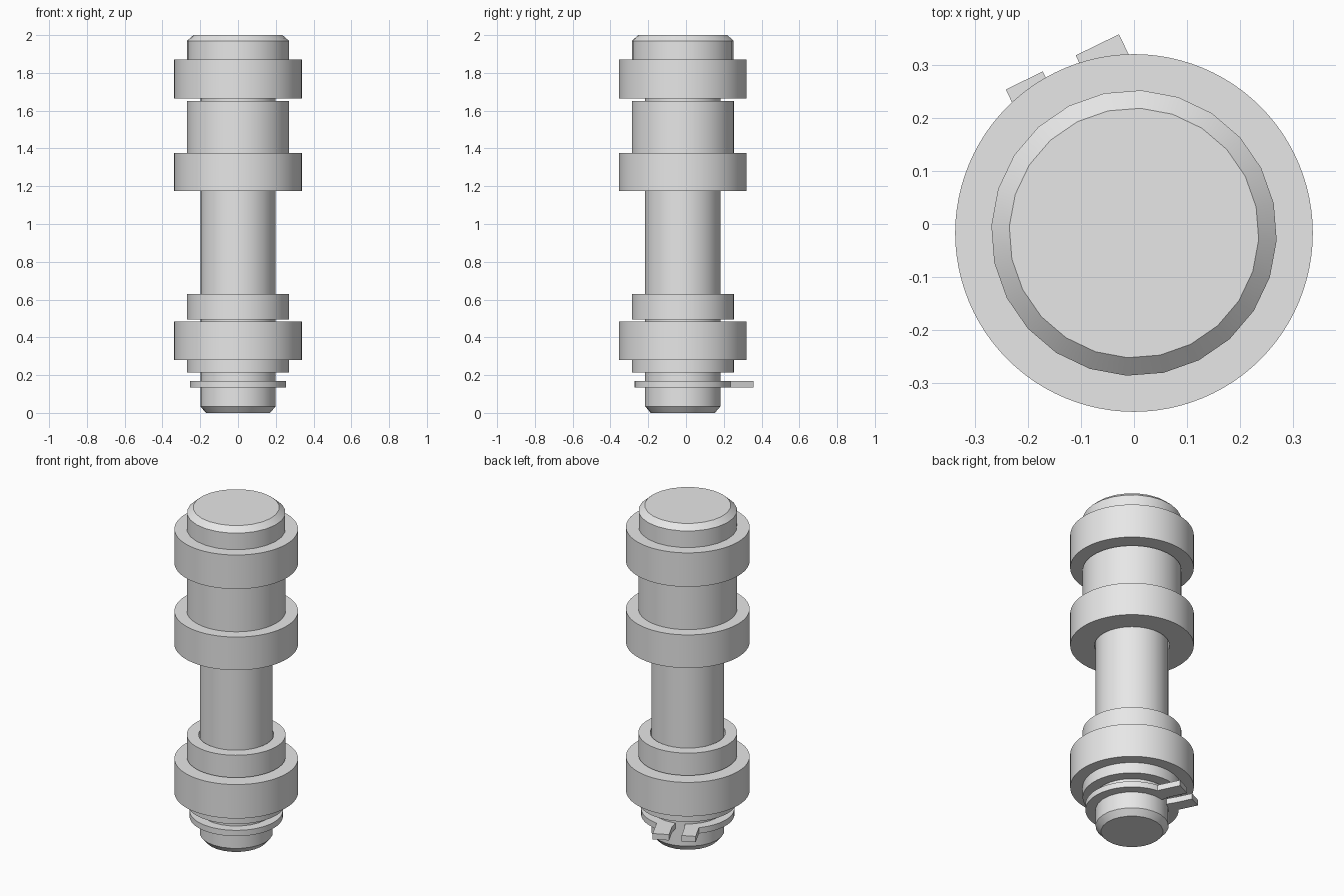
import bpy, bmesh, math
from mathutils import Vector, Matrix

if "Cube" in bpy.data.objects:
    bpy.data.objects.remove(bpy.data.objects["Cube"], do_unlink=True)

CENTRE = Vector((0, -0.017, 0))
SHAFT_R, BORE_R, COLLAR_R, ROLLER_R = 0.2, 0.205, 0.27, 0.338

steel = bpy.data.materials.new("grey steel")
steel.use_nodes = True
grey = (0.8, 0.8, 0.8, 1)
steel.diffuse_color = grey
steel.node_tree.nodes["Principled BSDF"].inputs["Base Color"].default_value = grey


def finish(name, bm):
    """Turn a bmesh into a shaded object standing on the pin axis."""
    bmesh.ops.recalc_face_normals(bm, faces=bm.faces)
    mesh = bpy.data.meshes.new(name)
    bm.to_mesh(mesh)
    bm.free()
    mesh.materials.append(steel)
    obj = bpy.data.objects.new(name, mesh)
    obj.location = CENTRE
    bpy.context.collection.objects.link(obj)
    bpy.ops.object.select_all(action='DESELECT')
    obj.select_set(True)
    bpy.context.view_layer.objects.active = obj
    bpy.ops.object.shade_smooth_by_angle(angle=math.radians(30))
    return obj


def lathe(name, profile, sides, closed, turn=0.0):
    """Revolve (radius, z) points; a closed profile makes a tube, an open one is capped."""
    bm = bmesh.new()
    rings = []
    for r, z in profile:
        angles = [turn + math.tau * i / sides for i in range(sides)]
        rings.append([bm.verts.new((r * math.cos(a), r * math.sin(a), z)) for a in angles])
    pairs = list(zip(rings, rings[1:]))
    if closed:
        pairs.append((rings[-1], rings[0]))
    else:
        bm.faces.new(rings[0])
        bm.faces.new(rings[-1])
    for low, high in pairs:
        for i in range(sides):
            j = (i + 1) % sides
            bm.faces.new((low[i], low[j], high[j], high[i]))
    return finish(name, bm)


def tube(name, radius, bottom, top):
    lathe(name, [(BORE_R, bottom), (radius, bottom), (radius, top), (BORE_R, top)], 96, True)


# Headed pin with chamfered ends
lathe("pin", [(0.17, 0), (SHAFT_R, 0.035), (SHAFT_R, 1.68), (COLLAR_R, 1.68),
              (COLLAR_R, 1.97), (0.236, 2.0)], 24, False, math.radians(-3))

# Rollers
for name, bottom, top in (("upper_roller", 1.665, 1.87),
                          ("middle_roller", 1.175, 1.375),
                          ("lower_roller", 0.28, 0.485)):
    tube(name, ROLLER_R, bottom, top)

# Sleeves and washer between the rollers
for name, bottom, top in (("upper_sleeve", 1.375, 1.65),
                          ("lower_collar", 0.495, 0.63),
                          ("washer", 0.215, 0.28)):
    tube(name, COLLAR_R, bottom, top)

# Split retaining clip: open band, its gap turned to the rear
CLIP_LOW, CLIP_HIGH, CLIP_R = 0.135, 0.17, 0.255
GAP_START, GAP_END = -0.021, 0.048
bm = bmesh.new()
first = math.pi / 2 - math.asin(GAP_START / CLIP_R)
last = math.pi / 2 - math.asin(GAP_END / CLIP_R) + math.tau
steps = 72
sections = []
for i in range(steps + 1):
    a = first + (last - first) * i / steps
    corners = [(0.198, CLIP_LOW), (CLIP_R, CLIP_LOW), (CLIP_R, CLIP_HIGH), (0.198, CLIP_HIGH)]
    sections.append([bm.verts.new((r * math.cos(a), r * math.sin(a), z)) for r, z in corners])
for here, there in zip(sections, sections[1:]):
    for k in range(4):
        n = (k + 1) % 4
        bm.faces.new((here[k], here[n], there[n], there[k]))
bm.faces.new(sections[0])
bm.faces.new(sections[-1])
clip = finish("retaining_clip", bm)
clip.rotation_euler.z = math.radians(26)

# Clip ears either side of the gap
for name, left, right in (("clip_ear_a", -0.099, GAP_START), ("clip_ear_b", GAP_END, 0.139)):
    bm = bmesh.new()
    size = Vector((right - left, 0.15, CLIP_HIGH - CLIP_LOW))
    middle = Vector(((left + right) / 2, 0.275, (CLIP_LOW + CLIP_HIGH) / 2))
    bmesh.ops.create_cube(bm, size=1, matrix=Matrix.Translation(middle) @ Matrix.Diagonal(size.to_4d()))
    ear = finish(name, bm)
    ear.rotation_euler.z = math.radians(26)
